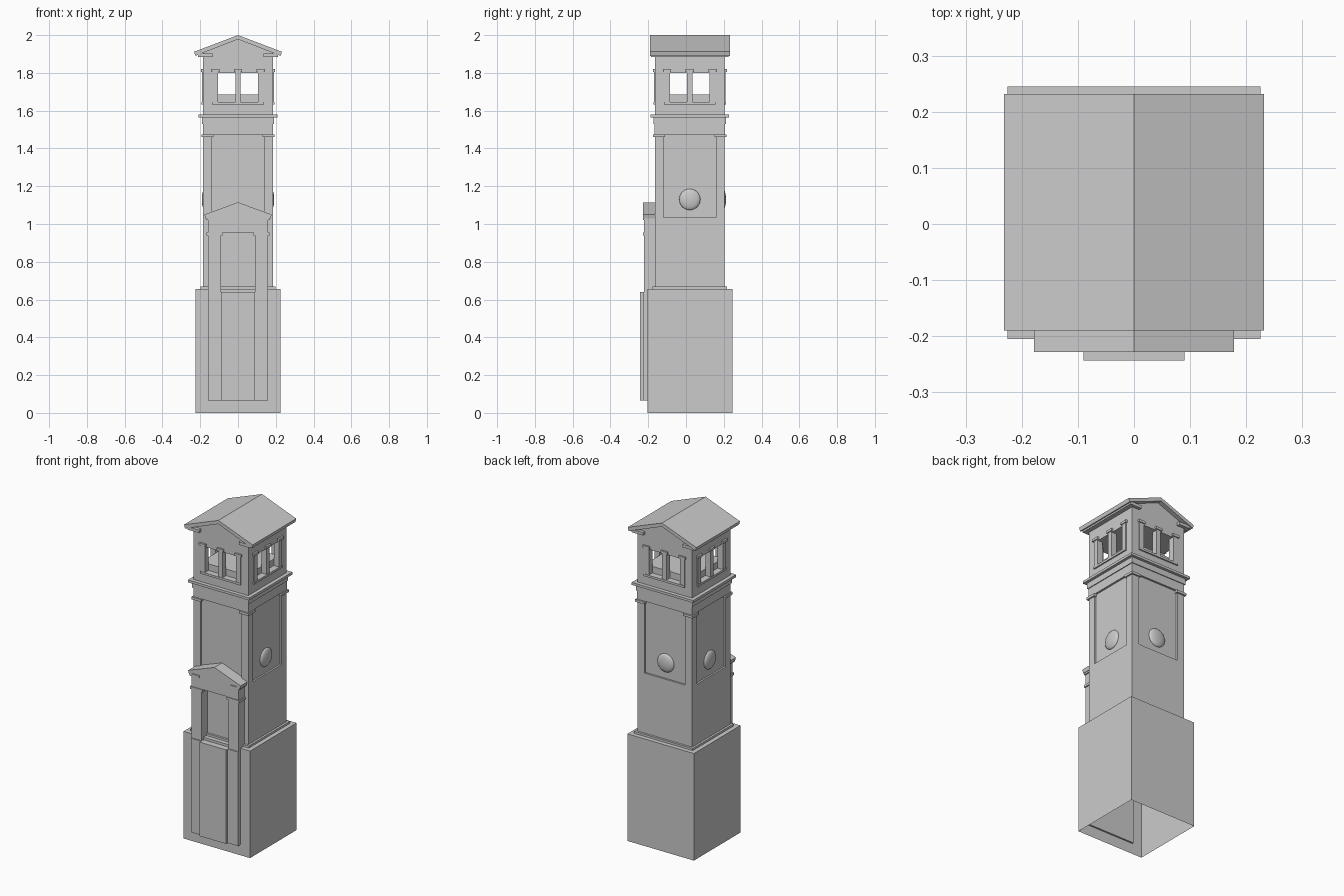
import bpy, bmesh, math
from mathutils import Matrix, Vector

if "Cube" in bpy.data.objects:
    bpy.data.objects.remove(bpy.data.objects["Cube"])

AXIS_Y = 0.02  # tower axis offset in y


def finish(name, bm, sides=(0,), smooth=False):
    """Copy the part to the given quarter turns about the tower axis."""
    bmesh.ops.recalc_face_normals(bm, faces=bm.faces)
    mesh = bpy.data.meshes.new(name)
    bm.to_mesh(mesh)
    bm.free()
    if smooth:
        for p in mesh.polygons:
            p.use_smooth = True
    for k in sides:
        ob = bpy.data.objects.new(name, mesh)
        ob.matrix_world = Matrix.Translation((0, AXIS_Y, 0)) @ Matrix.Rotation(k * math.pi / 2, 4, 'Z')
        bpy.context.collection.objects.link(ob)


def boxes(name, specs, sides=(0,), mirror=False, open_bottom=False):
    """Boxes given as x0, x1, y0, y1, z0, z1."""
    bm = bmesh.new()
    for x0, x1, y0, y1, z0, z1 in specs:
        for s in ((1, -1) if mirror else (1,)):
            c = Vector((s * (x0 + x1) / 2, (y0 + y1) / 2, (z0 + z1) / 2))
            m = Matrix.Translation(c) @ Matrix.Diagonal((x1 - x0, y1 - y0, z1 - z0, 1))
            bmesh.ops.create_cube(bm, size=1, matrix=m)
    bmesh.ops.recalc_face_normals(bm, faces=bm.faces)
    if open_bottom:
        low = [f for f in bm.faces if f.normal.z < -0.5]
        bmesh.ops.delete(bm, geom=low, context='FACES_ONLY')
    finish(name, bm, sides)


def tier(name, h, z0, z1, **kw):
    boxes(name, [(-h, h, -h, h, z0, z1)], **kw)


def extrude(name, profile, y0, y1):
    """Prism along y from an x, z profile."""
    bm = bmesh.new()
    face = bm.faces.new([bm.verts.new((x, y0, z)) for x, z in profile])
    out = bmesh.ops.extrude_face_region(bm, geom=[face])
    verts = [v for v in out['geom'] if isinstance(v, bmesh.types.BMVert)]
    bmesh.ops.translate(bm, verts=verts, vec=(0, y1 - y0, 0))
    finish(name, bm)


def gable(name, w, eave, apex, t, y0, y1, wall_w, wall_y0, wall_y1, wall_z):
    """Folded roof slab with a triangular wall under it."""
    extrude(name + "_roof", [(-w, eave), (0, apex), (w, eave), (w - 0.006, eave - t),
                             (0, apex - t), (-w + 0.006, eave - t)], y0, y1)
    edge = apex - t / 2 - (apex - eave) * wall_w / w
    extrude(name + "_wall", [(-wall_w, wall_z), (-wall_w, edge), (0, apex - t / 2),
                             (wall_w, edge), (wall_w, wall_z)], wall_y0, wall_y1)


ALL = range(4)

# Base block, hollow underneath, with door panel and lower pilasters
tier("base_block", 0.225, 0, 0.655, open_bottom=True)
boxes("door_panel", [(-0.09, 0.09, -0.263, -0.215, 0.065, 0.64)])
boxes("lower_pilaster", [(0.09, 0.16, -0.248, -0.215, 0.065, 0.64)], mirror=True)

# Shaft
tier("base_ledge", 0.198, 0.655, 0.668)
tier("lower_shaft", 0.185, 0.668, 1.035)
tier("upper_shaft_core", 0.174, 1.035, 1.475)
boxes("corner_pilaster", [(0.138, 0.185, -0.185, -0.138, 1.035, 1.46)], ALL)
boxes("corner_capital", [(0.13, 0.194, -0.194, -0.13, 1.46, 1.475)], ALL)

# Round domed discs on the sides and back
bm = bmesh.new()
bmesh.ops.create_uvsphere(bm, u_segments=32, v_segments=16, radius=0.056)
bmesh.ops.scale(bm, vec=(1, 0.32, 1), verts=bm.verts)
bmesh.ops.translate(bm, vec=(0, -0.174, 1.13), verts=bm.verts)
finish("round_disc", bm, (1, 2, 3), smooth=True)

# Front portico
boxes("portico_pilaster", [(0.09, 0.16, -0.242, -0.18, 0.64, 0.94)], mirror=True)
boxes("portico_capital", [(0.082, 0.167, -0.247, -0.18, 0.94, 0.955)], mirror=True)
boxes("portico_entablature", [(-0.16, 0.16, -0.242, -0.17, 0.955, 1.03)])
boxes("portico_cornice_return", [(0.105, 0.167, -0.248, -0.17, 1.02, 1.035)], mirror=True)
gable("portico", 0.178, 1.05, 1.115, 0.022, -0.248, -0.17, 0.16, -0.242, -0.17, 1.02)

# Entablature below the belfry
tier("architrave", 0.186, 1.475, 1.53)
tier("frieze", 0.191, 1.53, 1.565)
tier("belfry_ledge", 0.208, 1.565, 1.58)

# Belfry with paired openings on each side
tier("belfry_plinth", 0.185, 1.58, 1.645)
tier("belfry_floor", 0.155, 1.64, 1.685)
boxes("belfry_corner_wall", [(0.105, 0.185, -0.185, -0.155, 1.645, 1.80)], ALL, mirror=True)
boxes("belfry_mullion", [(-0.014, 0.014, -0.190, -0.155, 1.645, 1.805)], ALL)
boxes("belfry_pilaster", [(0.105, 0.136, -0.190, -0.175, 1.645, 1.805)], ALL, mirror=True)
boxes("belfry_capital", [(x - 0.022, x + 0.022, -0.196, -0.17, 1.805, 1.82)
                         for x in (-0.121, 0, 0.121)], ALL)
boxes("belfry_sill", [(-0.137, 0.137, -0.193, -0.16, 1.632, 1.645)], ALL)
tier("belfry_head", 0.185, 1.80, 1.885)

# Main roof with cornice returns
boxes("cornice_return", [(0.135, 0.213, -0.205, 0.205, 1.885, 1.903)], mirror=True)
gable("main", 0.232, 1.912, 2.0, 0.022, -0.21, 0.212, 0.185, -0.185, 0.185, 1.88)
